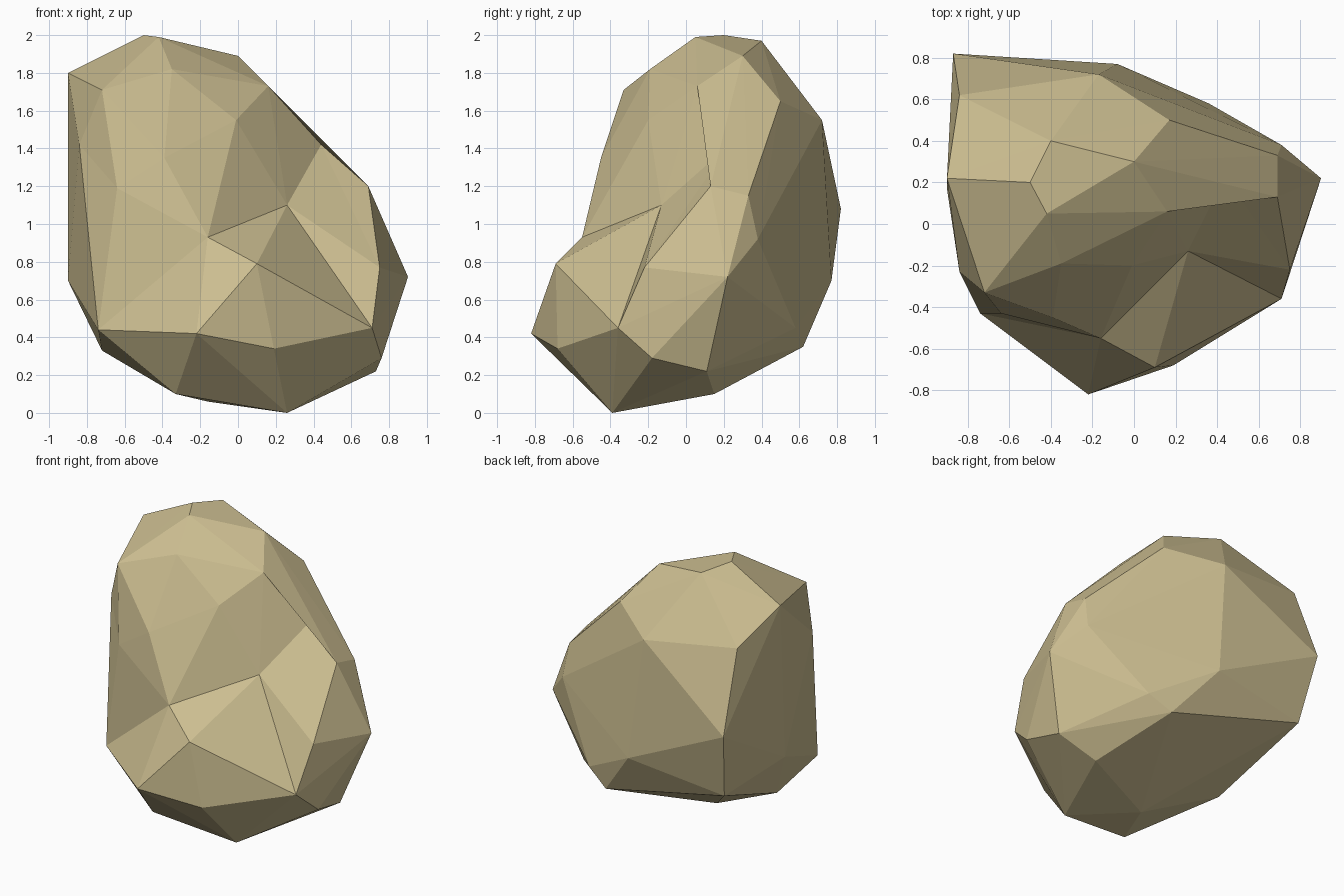
import bpy
import bmesh
from mathutils import Vector

default_cube = bpy.data.objects.get("Cube")
if default_cube:
    bpy.data.objects.remove(default_cube, do_unlink=True)

# Corners of the boulder, grouped by region
CROWN = [(-.5, .2, 2), (-.42, .05, 1.99), (0, .3, 1.89), (-.9, .22, 1.8),
         (-.72, -.33, 1.71), (-.4, .4, 1.97), (.17, .5, 1.65), (-.84, .62, 1.63)]
BACK = [(-.17, .72, 1.55), (-.87, .82, 1.08), (-.08, .77, .7),
        (-.8, .71, .6), (.36, .58, .45), (.2, .62, .35)]
FLANKS = [(.69, .13, 1.2), (.69, .33, 1.15), (.71, .38, .92), (.9, .22, .72),
          (.75, -.22, .77), (.71, -.36, .45), (-.84, -.23, 1.42),
          (-.9, .17, .7), (-.74, -.43, .44)]
BASE = [(-.22, -.82, .42), (.19, -.68, .34), (.76, -.18, .29), (.73, .11, .22),
        (-.72, 0, .33), (-.33, -.49, .1), (-.16, -.12, .06), (.45, .15, .1),
        (.26, -.39, 0)]

# Corners of the hollow front: position, then the forward reach before denting
HOLLOW = [((-.35, -.19, 1.82), -.3), ((.16, .06, 1.73), -.2),
          ((-.01, -.2, 1.55), -.53), ((.44, .23, 1.42), -.12),
          ((-.39, -.45, 1.35), -.68), ((-.64, -.43, 1.19), -.52),
          ((.26, -.13, 1.1), -.72), ((-.16, -.55, .93), -.9),
          ((.1, -.69, .79), -.9)]


def make_material(name, colour):
    material = bpy.data.materials.new(name)
    material.use_nodes = True
    material.diffuse_color = colour
    shader = next(n for n in material.node_tree.nodes if n.type == 'BSDF_PRINCIPLED')
    shader.inputs["Base Color"].default_value = colour
    shader.inputs["Roughness"].default_value = 0.9
    return material


def wrap(points):
    """Stretch a convex skin over the points; report the corners it misses."""
    bm = bmesh.new()
    corners = [bm.verts.new(p) for p in points]
    bmesh.ops.convex_hull(bm, input=corners, use_existing_faces=False)
    missed = [i for i, v in enumerate(corners) if not v.link_faces]
    return bm, corners, missed


def build_boulder(name, material):
    solid = [Vector(p) for p in CROWN + BACK + FLANKS + BASE]
    final = solid + [Vector(p) for p, reach in HOLLOW]
    swollen = solid + [Vector((p[0], reach, p[2])) for p, reach in HOLLOW]
    middle = Vector((0, 0, 1))

    # Swell any corner that lies under the skin until the skin reaches it
    bm, corners, missed = wrap(swollen)
    for attempt in range(60):
        if not missed:
            break
        for i in missed:
            swollen[i] = middle + (swollen[i] - middle) * 1.015
        bm.free()
        bm, corners, missed = wrap(swollen)

    # Dent the skin back to the final shape
    for corner, place in zip(corners, final):
        corner.co = place
    loose = [v for v in corners if not v.link_faces]
    bmesh.ops.delete(bm, geom=loose, context='VERTS')
    bmesh.ops.recalc_face_normals(bm, faces=bm.faces[:])
    for face in bm.faces:
        face.smooth = False

    mesh = bpy.data.meshes.new(name)
    bm.to_mesh(mesh)
    bm.free()
    mesh.materials.append(material)
    boulder = bpy.data.objects.new(name, mesh)
    bpy.context.collection.objects.link(boulder)
    return boulder


sandstone = make_material("sandstone", (.6, .51, .28, 1))
build_boulder("boulder", sandstone)
